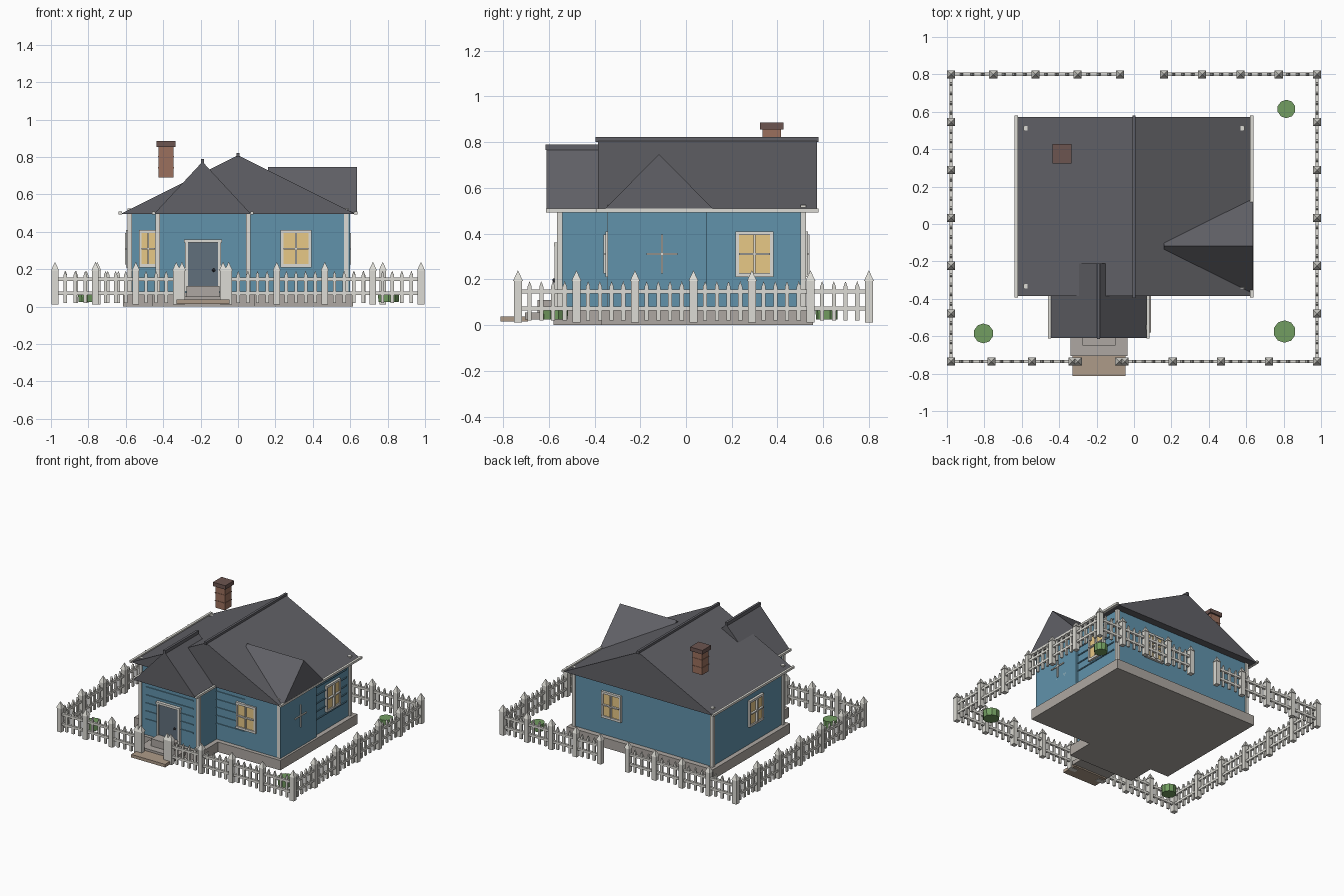
import bpy, bmesh
from math import radians, hypot, atan2
from mathutils import Matrix, Vector

if "Cube" in bpy.data.objects:
    bpy.data.objects.remove(bpy.data.objects["Cube"])


def mat(name, r, g, b):
    m = bpy.data.materials.new(name)
    m.diffuse_color = (r, g, b, 1)
    m.use_nodes = True
    m.node_tree.nodes["Principled BSDF"].inputs["Base Color"].default_value = m.diffuse_color
    return m


BLUE = mat("blue_siding", .12, .29, .41)
WHITE = mat("white_trim", .72, .71, .66)
SLATE = mat("slate_roof", .12, .12, .135)
STONE = mat("stone", .42, .39, .36)
WOOD = mat("wood_step", .42, .33, .25)
DOOR = mat("door_grey", .12, .16, .2)
GLASS = mat("lit_glass", .8, .58, .24)
BRICK = mat("brick", .33, .16, .11)
CAP = mat("brick_cap", .15, .09, .08)
GREEN = mat("leaf", .17, .34, .12)
DARK = mat("dark_metal", .04, .04, .05)
I = Matrix.Identity(4)


def box(bm, x0, x1, y0, y1, z0, z1, m=I):
    """Axis-aligned box given by its limits, then moved by m."""
    t = Matrix.Translation(((x0 + x1) / 2, (y0 + y1) / 2, (z0 + z1) / 2))
    s = Matrix.Diagonal((x1 - x0, y1 - y0, z1 - z0, 1))
    bmesh.ops.create_cube(bm, size=1, matrix=m @ t @ s)


def extrude(bm, profile, y0, y1, m=I):
    """Extrude an (x, z) profile along y."""
    f = bm.faces.new([bm.verts.new(m @ Vector((x, y0, z))) for x, z in profile])
    r = bmesh.ops.extrude_face_region(bm, geom=[f])
    vs = [v for v in r["geom"] if isinstance(v, bmesh.types.BMVert)]
    bmesh.ops.translate(bm, verts=vs, vec=m.to_3x3() @ Vector((0, y1 - y0, 0)))


def finish(bm, name, material):
    bmesh.ops.recalc_face_normals(bm, faces=bm.faces)
    me = bpy.data.meshes.new(name)
    bm.to_mesh(me)
    bm.free()
    me.materials.append(material)
    ob = bpy.data.objects.new(name, me)
    bpy.context.collection.objects.link(ob)


def boxes(name, material, *lims, m=I):
    bm = bmesh.new()
    for l in lims:
        box(bm, *l, m=m)
    finish(bm, name, material)


def place(x, y, deg):
    return Matrix.Translation((x, y, 0)) @ Matrix.Rotation(radians(deg), 4, 'Z')


# Foundation and walls
boxes("foundation", STONE, (-.615, .615, -.37, .555, 0, .075), (-.46, .09, -.58, -.37, 0, .075))
boxes("main_walls", BLUE, (-.58, .58, -.335, .515, .075, .5))
boxes("front_wing_walls", BLUE, (-.43, .055, -.555, -.33, .075, .5))
boxes("side_bay_walls", BLUE, (.3, .598, -.342, .09, .075, .5))

# Siding strips on the front and right walls
strips = []
for i in range(5):
    z = .19 + i * .061
    strips += [(-.54, .475, -.341, -.33, z, z + .008), (-.39, .015, -.561, -.55, z, z + .008),
               (.57, .586, .05, .475, z, z + .008)]
boxes("siding_strips", BLUE, *strips)

# Corner boards
c = [(x, y, .525) for x in (-.58, .58) for y in (-.332, .512)]
c += [(x, -.552, .5) for x in (-.43, .055)]
boxes("corner_boards", WHITE, *[(x - .012, x + .012, y - .012, y + .012, .075, h) for x, y, h in c])

# Roofs: main gable, front gable, side dormer
for name, w, z, y0, y1, m in (
        ("main_roof", .63, .81, -.385, .572, I),
        ("front_roof", .26, .775, -.61, -.21, place(-.19, 0, 0)),
        ("side_roof", .25, .747, -.637, -.16, place(0, -.118, 90))):
    bm = bmesh.new()
    extrude(bm, [(-w, .495), (w, .495), (0, z)], y0, y1, m)
    finish(bm, name, SLATE)
boxes("ridge_caps", SLATE, (-.009, .009, -.395, .58, .8, .822), (-.199, -.181, -.615, -.21, .765, .79))
boxes("gutters", WHITE, *[(x - .009, x + .009, -.392, .58, .493, .509) for x in (-.63, .63)],
      *[(x - .008, x + .008, -.612, -.385, .493, .509) for x in (-.452, .076)])

# Chimney, raised above the roof
boxes("chimney", BRICK, (-.425, -.345, .335, .415, .69, .86))
boxes("chimney_courses", BRICK, *[(-.428, -.342, .332, .418, z, z + .006) for z in (.74, .80)])
boxes("chimney_cap", CAP, (-.437, -.333, .323, .427, .855, .885))

# Windows: centre, facing angle, half width
for x, y, a, w in ((.31, -.335, 0, .083), (-.48, -.335, 0, .05), (.58, .3, 90, .083),
                   (.58, -.105, 90, .083), (.26, .515, 180, .083), (-.58, 0, 270, .083)):
    m = place(x, y, a)
    z0, z1 = .215, .405
    g = w - .015
    boxes("window_glass", GLASS, (-g, g, -.01, .005, z0 + .01, z1 - .01), m=m)
    boxes("window_frame", WHITE, (-w, -g, -.016, .005, z0, z1), (g, w, -.016, .005, z0, z1),
          (-w, w, -.018, .005, z0 - .005, z0 + .012), (-w, w, -.018, .005, z1 - .012, z1 + .005), m=m)
    boxes("window_muntins", WHITE, (-.005, .005, -.025, 0, z0 + .01, z1 - .01),
          (-g, g, -.025, 0, .306, .315), m=m)

# Door and steps
boxes("door", DOOR, (-.272, -.102, -.568, -.55, .08, .345))
boxes("door_frame", WHITE, (-.284, -.268, -.575, -.55, .08, .35), (-.106, -.09, -.575, -.55, .08, .35),
      (-.288, -.086, -.578, -.55, .343, .36))
bm = bmesh.new()
bmesh.ops.create_uvsphere(bm, u_segments=8, v_segments=6, radius=.009, matrix=Matrix.Translation((-.13, -.576, .195)))
finish(bm, "door_knob", DARK)
boxes("door_step", STONE, (-.275, -.1, -.65, -.55, .05, .11))
boxes("porch_slab", STONE, (-.34, -.035, -.705, -.57, .025, .055))
boxes("lower_step", WOOD, (-.33, -.045, -.812, -.69, .015, .038))

# Fence: runs (start, end, number of bays), with posts, pickets and rails
E, F, B = .9785, -.735, .8
runs = (((-E, F), (-.33, F), 3), ((-.05, F), (E, F), 4), ((-E, B), (-.075, B), 4),
        ((.16, B), (E, B), 4), ((-E, F), (-E, B), 6), ((E, F), (E, B), 6))
posts, pickets, rails = bmesh.new(), bmesh.new(), bmesh.new()
spots = {(-.30, F), (-.08, F)}
for (ax, ay), (bx, by), n in runs:
    length = hypot(bx - ax, by - ay)
    m = Matrix.Translation((ax, ay, 0)) @ Matrix.Rotation(atan2(by - ay, bx - ax), 4, 'Z')
    bay = length / n
    k = round(bay / .051)
    for i in range(n + 1):
        p = m @ Vector((i * bay, 0, 0))
        spots.add((round(p.x, 4), round(p.y, 4)))
    for i in range(n * k):
        if i % k:
            x = i * bay / k
            extrude(pickets, [(x - .009, .02), (x + .009, .02), (x + .009, .168), (x, .192), (x - .009, .168)],
                    -.007, .007, m)
    for z in (.063, .137):
        box(rails, 0, length, -.009, .009, z, z + .018, m)
for x, y in spots:
    box(posts, x - .0175, x + .0175, y - .0175, y + .0175, .012, .195)
    bmesh.ops.create_cone(posts, cap_ends=True, segments=4, radius1=.0304, radius2=0, depth=.047,
                          matrix=Matrix.Translation((x, y, .2165)) @ Matrix.Rotation(radians(45), 4, 'Z'))
finish(posts, "fence_posts", WHITE)
finish(pickets, "fence_pickets", WHITE)
finish(rails, "fence_rails", WHITE)

# Low-poly bushes
for x, y, r in ((-.805, -.585, .053), (.805, -.575, .06), (.815, .615, .049)):
    bm = bmesh.new()
    bmesh.ops.create_cone(bm, cap_ends=True, segments=10, radius1=r * .95, radius2=r, depth=.055,
                          matrix=Matrix.Translation((x, y, .052)))
    finish(bm, "bush", GREEN)
